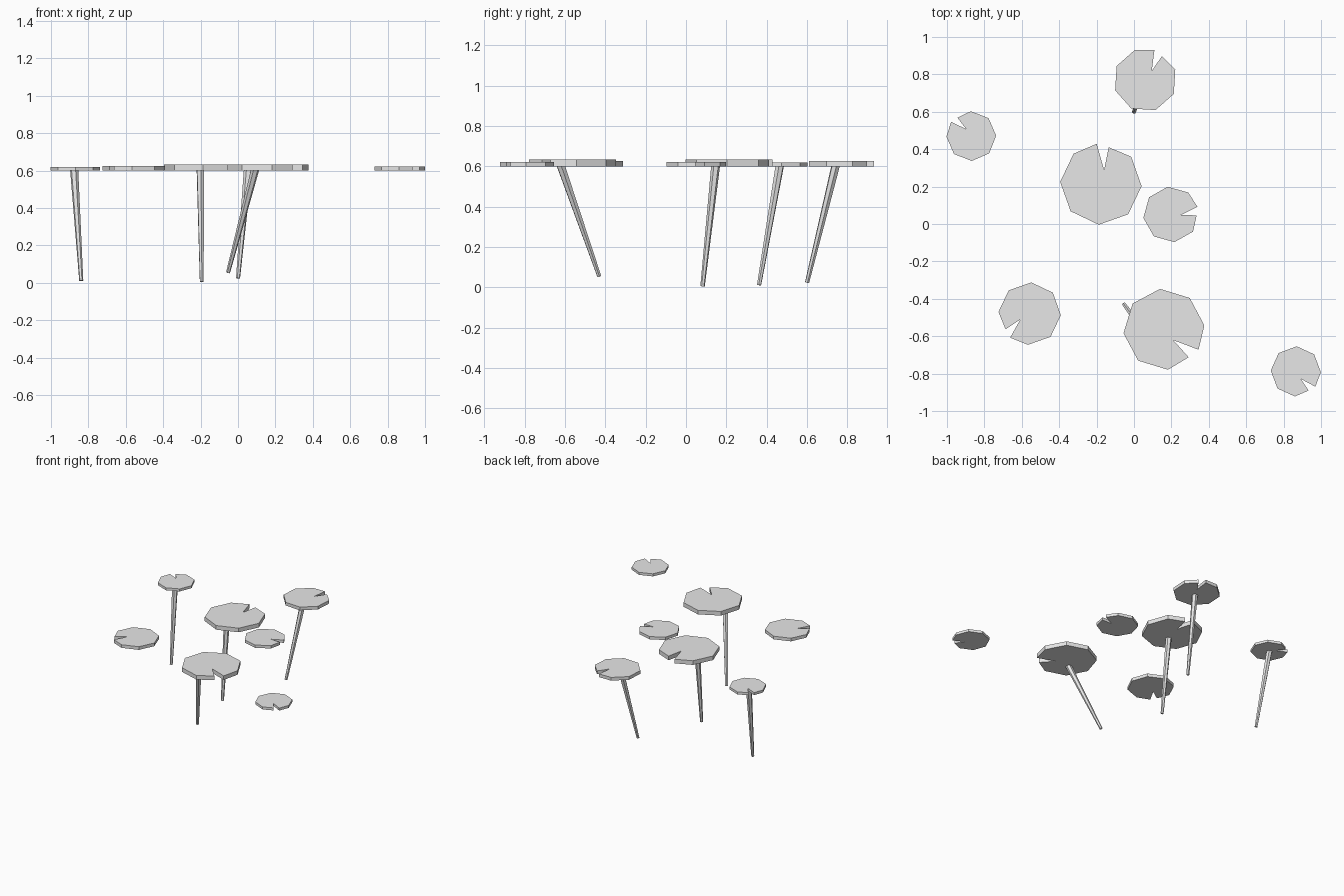
import bpy
import bmesh
from math import radians, cos, sin
from mathutils import Vector

cube = bpy.data.objects.get("Cube")
if cube:
    bpy.data.objects.remove(cube, do_unlink=True)

grey = bpy.data.materials.new("plain_grey")
grey.use_nodes = True
colour = (0.8, 0.8, 0.8, 1)
grey.diffuse_color = colour
grey.node_tree.nodes["Principled BSDF"].inputs["Base Color"].default_value = colour

WATER = 0.6  # height of the pad undersides


def add_object(name, bm):
    bmesh.ops.recalc_face_normals(bm, faces=bm.faces)
    mesh = bpy.data.meshes.new(name)
    bm.to_mesh(mesh)
    bm.free()
    mesh.materials.append(grey)
    obj = bpy.data.objects.new(name, mesh)
    bpy.context.collection.objects.link(obj)


def pad(name, x, y, radius, turn):
    """Octagonal leaf with one corner replaced by a wedge-shaped notch."""
    rim = [(-55, 0.35), (-36, 0.99)] + [(45 * i, 1) for i in range(7)] + [(-54, 0.92)]
    bm = bmesh.new()
    verts = []
    for angle, r in rim:
        a = radians(turn + angle)
        verts.append(bm.verts.new((x + radius * r * cos(a), y + radius * r * sin(a), WATER)))
    base = bm.faces.new(verts)
    top = bmesh.ops.extrude_face_region(bm, geom=[base], use_keep_orig=True)["geom"]
    moved = [v for v in top if isinstance(v, bmesh.types.BMVert)]
    bmesh.ops.translate(bm, verts=moved, vec=(0, 0, 0.15 * radius))
    add_object(name, bm)


def stalk(name, foot, head):
    """Slanted six-sided stem, thicker where it meets the leaf."""
    foot, head = Vector(foot), Vector(head)
    axis = head - foot
    bm = bmesh.new()
    bmesh.ops.create_cone(bm, cap_ends=True, segments=6, radius1=0.011,
                          radius2=0.022, depth=axis.length)
    turn = axis.to_track_quat("Z", "Y").to_matrix().to_4x4()
    bmesh.ops.transform(bm, matrix=turn, verts=bm.verts)
    bmesh.ops.translate(bm, verts=bm.verts, vec=(foot + head) / 2)
    add_object(name, bm)


# Floating leaves: name, centre, radius, rotation
for leaf in (
    ("back_pad", 0.06, 0.77, 0.17, 109),
    ("back_right_pad", -0.87, 0.47, 0.133, 181),
    ("large_middle_pad", -0.177, 0.214, 0.218, 132),
    ("small_middle_pad", 0.198, 0.051, 0.149, 52),
    ("front_right_pad", -0.558, -0.479, 0.167, 267),
    ("large_front_pad", 0.16, -0.563, 0.217, 5.5),
    ("front_left_pad", 0.865, -0.788, 0.134, -2),
):
    pad(*leaf)

# Stems under four of the leaves: name, foot, head
for stem in (
    ("back_stalk", (0.0, 0.6, 0.024), (0.053, 0.742, 0.605)),
    ("back_right_stalk", (-0.838, 0.362, 0.011), (-0.876, 0.465, 0.605)),
    ("large_middle_stalk", (-0.194, 0.082, 0.005), (-0.201, 0.147, 0.605)),
    ("large_front_stalk", (-0.053, -0.43, 0.055), (0.093, -0.623, 0.61)),
):
    stalk(*stem)
